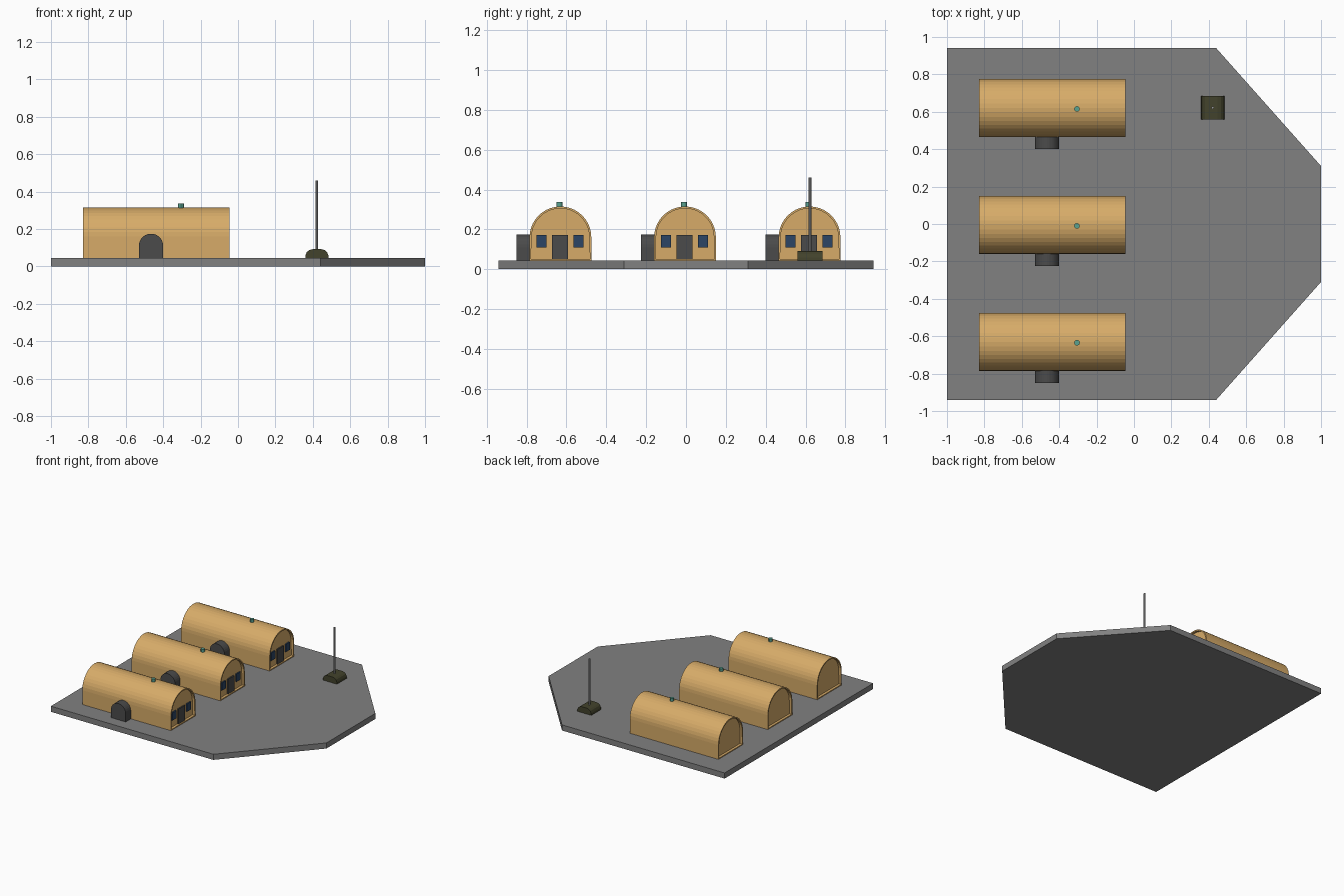
import bpy, bmesh, math
from mathutils import Vector

if "Cube" in bpy.data.objects:
    bpy.data.objects.remove(bpy.data.objects["Cube"])

def material(name, rgb):
    m = bpy.data.materials.new(name)
    m.diffuse_color = (*rgb, 1)
    m.use_nodes = True
    m.node_tree.nodes["Principled BSDF"].inputs["Base Color"].default_value = m.diffuse_color
    return m

TAN = material("tan_canvas", (0.68, 0.41, 0.14))
GROUND = material("ground_grey", (0.22, 0.22, 0.22))
DARK = material("dark_grey", (0.07, 0.07, 0.07))
BLUE = material("window_blue", (0.025, 0.06, 0.13))
TEAL = material("vent_teal", (0.10, 0.36, 0.28))
OLIVE = material("olive", (0.055, 0.055, 0.025))
STEEL = material("pole_grey", (0.35, 0.35, 0.35))

def prism(name, points, extrude, mat, inset=0, depth=0):
    """Extrude a 3D outline; optionally recess both end faces."""
    bm = bmesh.new()
    a = bm.faces.new([bm.verts.new(p) for p in points])
    ext = bmesh.ops.extrude_face_region(bm, geom=[a], use_keep_orig=True)
    bmesh.ops.translate(bm, vec=extrude,
                        verts=[g for g in ext["geom"] if isinstance(g, bmesh.types.BMVert)])
    bmesh.ops.recalc_face_normals(bm, faces=bm.faces)
    if inset:
        n = Vector(extrude).normalized()
        ends = [f for f in bm.faces if abs(f.normal.dot(n)) > 0.99]
        for f in ends:
            direction = f.normal.copy()
            bmesh.ops.inset_individual(bm, faces=[f], thickness=inset)
            wall = bmesh.ops.extrude_discrete_faces(bm, faces=[f])["faces"][0]
            bmesh.ops.translate(bm, vec=-direction * depth, verts=wall.verts)
    me = bpy.data.meshes.new(name)
    bm.to_mesh(me)
    bm.free()
    ob = bpy.data.objects.new(name, me)
    bpy.context.collection.objects.link(ob)
    me.materials.append(mat)
    return ob

def box(name, lo, hi, mat):
    (x0, y0, z0), (x1, y1, z1) = lo, hi
    return prism(name, [(x0, y0, z0), (x1, y0, z0), (x1, y1, z0), (x0, y1, z0)],
                 (0, 0, z1 - z0), mat)

def arch(r, z0, zc, n):
    """Arched outline: straight sides topped with a half circle."""
    arc = [(r * math.cos(math.pi * i / n), zc + r * math.sin(math.pi * i / n))
           for i in range(n + 1)]
    return [(-r, z0), (r, z0)] + arc

def cylinder(name, x, y, z0, z1, r, mat, n=12):
    bpy.ops.mesh.primitive_cylinder_add(vertices=n, radius=r, depth=z1 - z0,
                                        location=(x, y, (z0 + z1) / 2))
    ob = bpy.context.object
    ob.name = name
    ob.data.materials.append(mat)
    bpy.ops.object.shade_smooth_by_angle()

Z = 0.045  # top of the ground slab

# Ground slab with two clipped corners
half = [(1, 0.31), (0.44, 0.94), (-1, 0.94)]
outline = half + [(x, -y) for x, y in reversed(half)]
prism("ground_slab", [(x, y, 0) for x, y in outline], (0, 0, Z), GROUND)

# Three arched huts
for i, y in enumerate((-0.63, -0.005, 0.62), 1):
    prism(f"hut_{i}_shell", [(-0.83, y + u, z) for u, z in arch(0.155, Z, 0.16, 20)],
          (0.785, 0, 0), TAN, inset=0.01, depth=0.02)
    # Side porch
    prism(f"hut_{i}_porch", [(-0.465 + u, y - 0.22, z) for u, z in arch(0.065, Z, 0.11, 14)],
          (0, 0.08, 0), DARK)
    # End door and windows
    box(f"hut_{i}_door", (-0.07, y - 0.042, 0.05), (-0.055, y + 0.038, 0.172), DARK)
    for side, dy in (("left", -0.095), ("right", 0.09)):
        box(f"hut_{i}_window_{side}", (-0.07, y + dy - 0.025, 0.11),
            (-0.055, y + dy + 0.025, 0.172), BLUE)
    # Roof vent
    cylinder(f"hut_{i}_roof_vent", -0.305, y - 0.005, 0.30, 0.337, 0.015, TEAL)

# Mast base with rounded shoulders, and mast
side = [(0.0625, Z), (0.061, 0.06), (0.054, 0.077), (0.042, 0.087), (0.025, 0.092)]
base = side + [(-x, z) for x, z in reversed(side)]
prism("mast_base", [(0.422 + x, 0.56, z) for x, z in base], (0, 0.125, 0), OLIVE)
cylinder("mast", 0.42, 0.622, 0.08, 0.46, 0.007, STEEL, 10)
